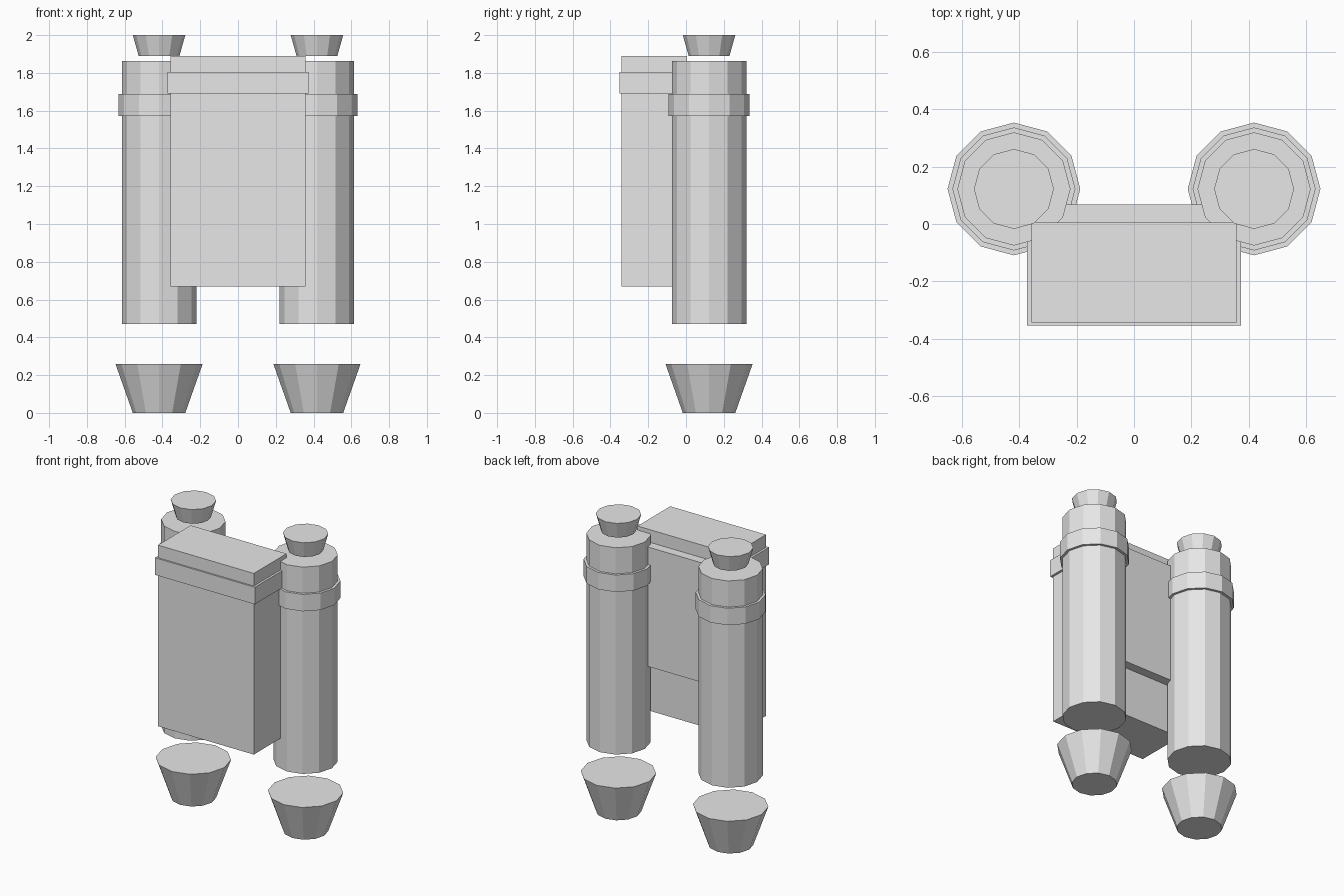
import bpy, bmesh
from mathutils import Matrix, Vector

if "Cube" in bpy.data.objects:
    bpy.data.objects.remove(bpy.data.objects["Cube"])

grey = bpy.data.materials.new("light_grey")
grey.diffuse_color = (0.8, 0.8, 0.8, 1)
grey.use_nodes = True
grey.node_tree.nodes["Principled BSDF"].inputs["Base Color"].default_value = grey.diffuse_color


def finish(name, bm):
    me = bpy.data.meshes.new(name)
    bm.to_mesh(me)
    bm.free()
    me.materials.append(grey)
    bpy.context.collection.objects.link(bpy.data.objects.new(name, me))


def box(name, lo, hi):
    lo, hi = Vector(lo), Vector(hi)
    bm = bmesh.new()
    bmesh.ops.create_cube(bm, size=1, matrix=Matrix.Translation((lo + hi) / 2)
                          @ Matrix.Diagonal((*(hi - lo), 1)))
    finish(name, bm)


def drum(name, x, y, z0, z1, r0, r1):
    """Twelve-sided cylinder or cone with flat faces."""
    bm = bmesh.new()
    bmesh.ops.create_cone(bm, cap_ends=True, segments=12, radius1=r0, radius2=r1,
                          depth=z1 - z0, matrix=Matrix.Translation((x, y, (z0 + z1) / 2)))
    finish(name, bm)


# Pack body, band around it and the plate joining the tanks
box("pack_body", (-0.357, -0.342, 0.67), (0.357, 0.006, 1.89))
box("pack_band", (-0.372, -0.353, 1.69), (0.372, 0.017, 1.805))
box("rear_plate", (-0.33, -0.02, 1.0), (0.33, 0.068, 1.805))

# Twin tanks with band, floating top cap and floating nozzle
for side, x in (("left", -0.418), ("right", 0.418)):
    y = 0.122
    drum(side + "_tank", x, y, 0.47, 1.863, 0.197, 0.197)
    drum(side + "_tank_band", x, y, 1.573, 1.687, 0.214, 0.214)
    drum(side + "_top_cap", x, y, 1.89, 2.0, 0.108, 0.139)
    drum(side + "_nozzle", x, y, 0.0, 0.26, 0.139, 0.231)
